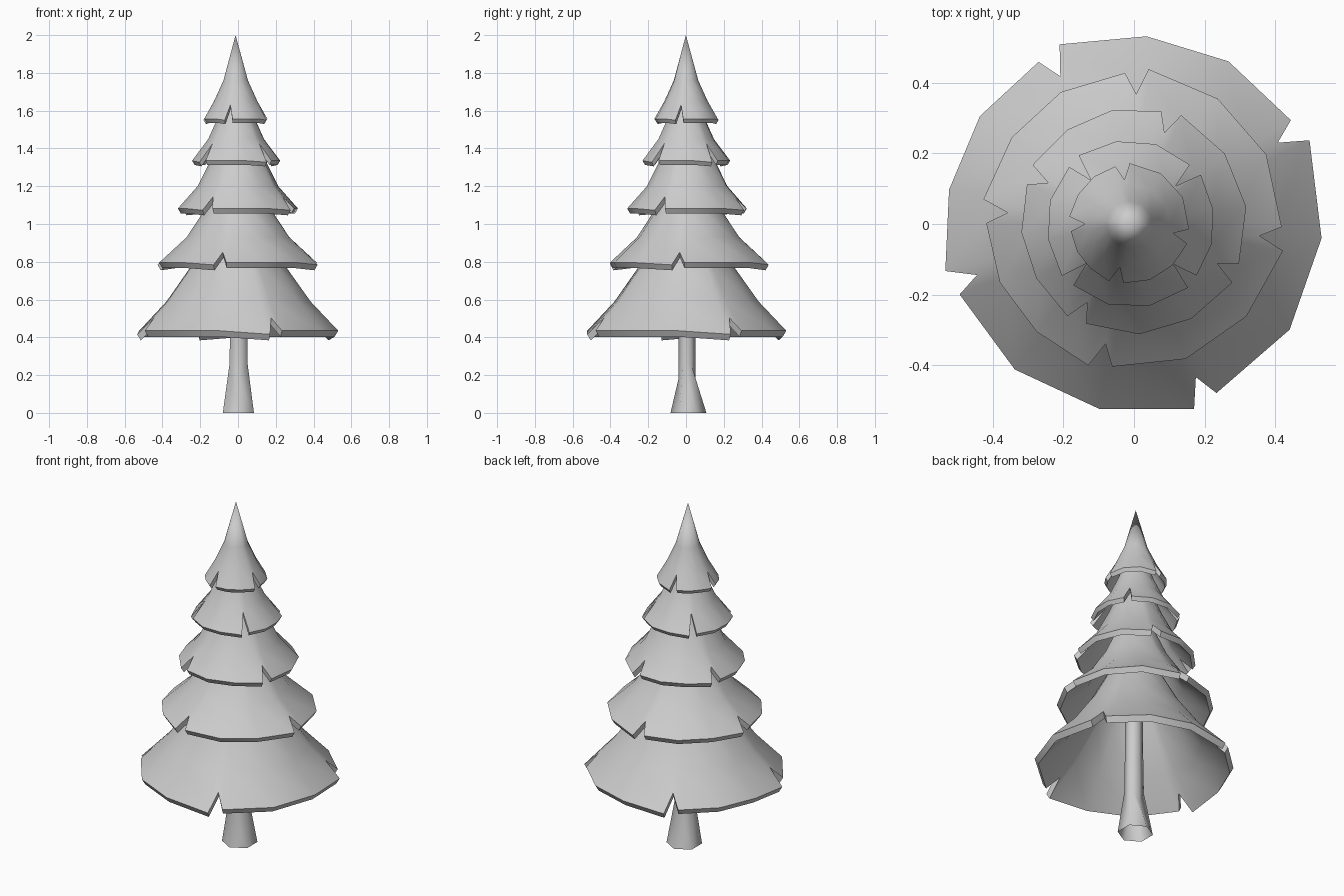
import bpy, bmesh
from math import radians, cos, sin, pi

cube = bpy.data.objects.get("Cube")
if cube:
    bpy.data.objects.remove(cube, do_unlink=True)

grey = bpy.data.materials.new("plain grey")
grey.use_nodes = True
colour = (0.6, 0.6, 0.6, 1)
grey.diffuse_color = colour
grey.node_tree.nodes["Principled BSDF"].inputs["Base Color"].default_value = colour


def make_object(name, bm, smooth_angle):
    bmesh.ops.remove_doubles(bm, verts=bm.verts, dist=0.003)
    bmesh.ops.recalc_face_normals(bm, faces=bm.faces)
    mesh = bpy.data.meshes.new(name)
    bm.to_mesh(mesh)
    bm.free()
    mesh.materials.append(grey)
    obj = bpy.data.objects.new(name, mesh)
    bpy.context.collection.objects.link(obj)
    bpy.ops.object.select_all(action="DESELECT")
    obj.select_set(True)
    bpy.context.view_layer.objects.active = obj
    bpy.ops.object.shade_smooth_by_angle(angle=radians(smooth_angle))


def bridge(bm, rings):
    for low, high in zip(rings, rings[1:]):
        n = len(low)
        for i in range(n):
            j = (i + 1) % n
            bm.faces.new((low[i], low[j], high[j], high[i]))


def branch_tier(name, profile, notches, half, depth, centre, thick, droop):
    """Hollow skirt of branches; profile runs from rim to top as (radius, z)."""
    # Each spoke is (angle, distance up the slope from the rim): a notch tip,
    # then four corners, the last of which droops outward
    spokes = []
    for k, start in enumerate(notches):
        end = notches[k + 1] if k < 3 else notches[0] + 360
        spokes.append((start, depth))
        span = end - start - 2 * half
        spokes += [(start + half + span * i / 3, -droop if i == 3 else 0) for i in range(4)]

    (r0, z0), (r1, z1) = profile[:2]
    slope = (z1 - z0) / (r0 - r1)
    bm = bmesh.new()

    def ring(level, inset, drop):
        verts = []
        for angle, slide in spokes:
            r, z = profile[level]
            if level == 0:
                r, z = r - slide, z + slide * slope
            r = max(r - inset, 0.001)
            a = radians(angle)
            verts.append(bm.verts.new((centre[0] + r * cos(a), centre[1] + r * sin(a), z - drop)))
        return verts

    levels = range(len(profile))
    outer = [ring(i, 0, 0) for i in reversed(levels)]
    inner = [ring(i, thick * 0.6, thick) for i in levels]
    bridge(bm, outer + inner)
    make_object(name, bm, 40)


# Tiers of branches, from the ground up
branch_tier("bottom_branches", [(0.532, 0.435), (0.385, 0.59), (0.25, 0.78), (0.12, 1.02)],
            (29.5, 116.5, 198, 292), 4, 0.065, (0, 0), 0.032, 0.018)
branch_tier("lower_branches", [(0.418, 0.795), (0.272, 0.93), (0.18, 1.07), (0.095, 1.26)],
            (89, 176.5, 257, 353), 4.5, 0.06, (0, 0.01), 0.029, 0.012)
branch_tier("middle_branches", [(0.32, 1.082), (0.215, 1.20), (0.145, 1.34), (0.08, 1.5)],
            (71, 156, 240, 333), 5, 0.055, (0, 0.008), 0.027, 0.008)
branch_tier("upper_branches", [(0.237, 1.335), (0.15, 1.45), (0.1, 1.56), (0.05, 1.7)],
            (40, 132, 222, 317), 5, 0.07, (-0.01, 0), 0.022, 0.006)
branch_tier("top_branches", [(0.168, 1.557), (0.115, 1.65), (0.065, 1.76), (0, 2.0)],
            (97, 180, 257, 348), 7, 0.042, (-0.012, 0), 0.021, 0.004)

# Six-sided hollow trunk with a flared foot; the flare climbs higher on the sides
bm = bmesh.new()
trunk_rings = []
for rx, ry, z, side_rise, x, y in ((0.095, 0.095, 0, 0, 0.002, 0.013),
                                   (0.056, 0.046, 0.175, 0.08, 0.003, 0.005),
                                   (0.053, 0.045, 0.42, 0, 0.004, 0.005),
                                   (0.045, 0.045, 0.95, 0, 0, 0)):
    trunk_rings.append([bm.verts.new((x + rx * sin(i * pi / 3), y + ry * cos(i * pi / 3),
                                      z + (side_rise if i % 3 else 0)))
                        for i in range(6)])
bridge(bm, trunk_rings)
bm.faces.new(trunk_rings[-1])
make_object("trunk", bm, 80)
